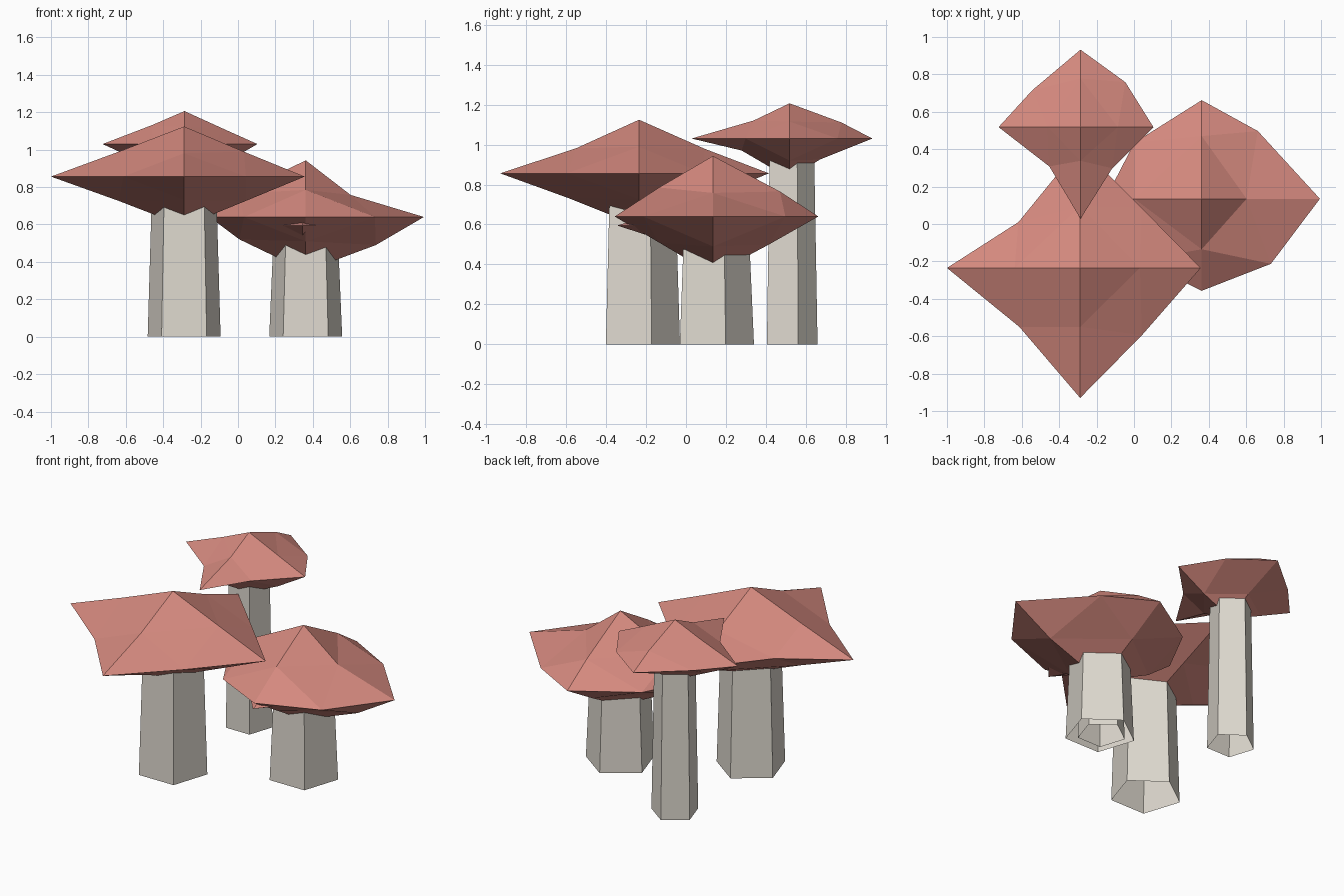
import bpy, bmesh
from math import sin, cos, pi

if "Cube" in bpy.data.objects:
    bpy.data.objects.remove(bpy.data.objects["Cube"])

AXES = [(1, 0), (0, 1), (-1, 0), (0, -1)]   # right, back, left, front


def material(name, rgb):
    m = bpy.data.materials.new(name)
    m.diffuse_color = (*rgb, 1)
    m.use_nodes = True
    m.node_tree.nodes["Principled BSDF"].inputs["Base Color"].default_value = m.diffuse_color
    return m


RED = material("cap_red", (0.66, 0.25, 0.21))
CREAM = material("stem_cream", (0.73, 0.69, 0.62))


def finish(bm, name, loc, mat):
    bmesh.ops.recalc_face_normals(bm, faces=bm.faces[:])
    me = bpy.data.meshes.new(name)
    bm.to_mesh(me)
    bm.free()
    me.materials.append(mat)
    ob = bpy.data.objects.new(name, me)
    ob.location = loc
    bpy.context.collection.objects.link(ob)


# Cap: octahedron split once, with uneven rim, shoulders and underside
def cap(name, loc, top, bottom, rim, diag, upper, lower):
    bm = bmesh.new()
    on_axis = lambda i, r, z: bm.verts.new((AXES[i][0] * r, AXES[i][1] * r, z))
    corner = [on_axis(i, rim[i], 0) for i in range(4)]
    mid = [bm.verts.new((x, y, 0)) for x, y in diag]
    for pole_z, ring in ((top, upper), (-bottom, lower)):
        pole = bm.verts.new((0, 0, pole_z))
        sh = [on_axis(i, *ring[i]) for i in range(4)]
        for i in range(4):
            j = (i + 1) % 4
            for f in ((corner[i], mid[i], sh[i]), (corner[j], sh[j], mid[i]),
                      (mid[i], sh[j], sh[i]), (sh[i], sh[j], pole)):
                bm.faces.new(f)
    finish(bm, name, loc, RED)


# Stem: tapered five-sided tube, open at the ends
def stem(name, x, y, radius, height):
    bm = bmesh.new()
    rings = [[bm.verts.new((r * cos(pi / 2 + k * 2 * pi / 5),
                            r * sin(pi / 2 + k * 2 * pi / 5), z)) for k in range(5)]
             for r, z in ((radius, 0), (radius * 0.88, height))]
    for k in range(5):
        j = (k + 1) % 5
        bm.faces.new((rings[0][k], rings[0][j], rings[1][j], rings[1][k]))
    finish(bm, name, (x, y, 0), CREAM)


# Large mushroom, front left
stem("large_stem", -0.288, -0.235, 0.205, 0.80)
cap("large_cap", (-0.288, -0.235, 0.856), 0.268, 0.265,
    (0.645, 0.65, 0.712, 0.695),
    [(0.33, 0.32), (-0.33, 0.245), (-0.325, -0.315), (0.33, -0.36)],
    [(0.32, 0.133), (0.33, 0.122), (0.35, 0.133), (0.315, 0.125)],
    [(0.33, -0.13), (0.33, -0.13), (0.35, -0.13), (0.35, -0.125)])

# Round mushroom, right
stem("round_stem", 0.362, 0.135, 0.205, 0.55)
cap("round_cap", (0.362, 0.135, 0.64), 0.303, 0.29,
    (0.632, 0.527, 0.515, 0.492),
    [(0.30, 0.362), (-0.36, 0.30), (-0.33, -0.33), (0.37, -0.348)],
    [(0.24, 0.118), (0.335, 0.125), (0.36, 0.125), (0.27, 0.145)],
    [(0.375, -0.15), (0.28, -0.14), (-0.354 * -1, -0.12), (0.27, -0.13)])

# Small tall mushroom, back
stem("tall_stem", -0.286, 0.518, 0.14, 0.95)
cap("tall_cap", (-0.286, 0.518, 1.03), 0.176, 0.20,
    (0.39, 0.414, 0.438, 0.49),
    [(0.24, 0.24), (-0.258, 0.197), (-0.167, -0.21), (0.17, -0.22)],
    [(0.20, 0.085), (0.26, 0.08), (0.177, 0.10), (0.18, 0.09)],
    [(0.20, -0.11), (0.152, -0.105), (0.22, -0.10), (0.24, -0.06)])

# Small mushroom nested inside the round one, only its front tip shows
stem("nested_stem", 0.352, 0.135, 0.14, 0.50)
cap("nested_cap", (0.345, 0.135, 0.595), 0.17, 0.18,
    (0.42, 0.40, 0.42, 0.48),
    [(0.22, 0.22), (-0.22, 0.22), (-0.22, -0.22), (0.22, -0.22)],
    [(0.20, 0.085)] * 4,
    [(0.20, -0.09)] * 4)
